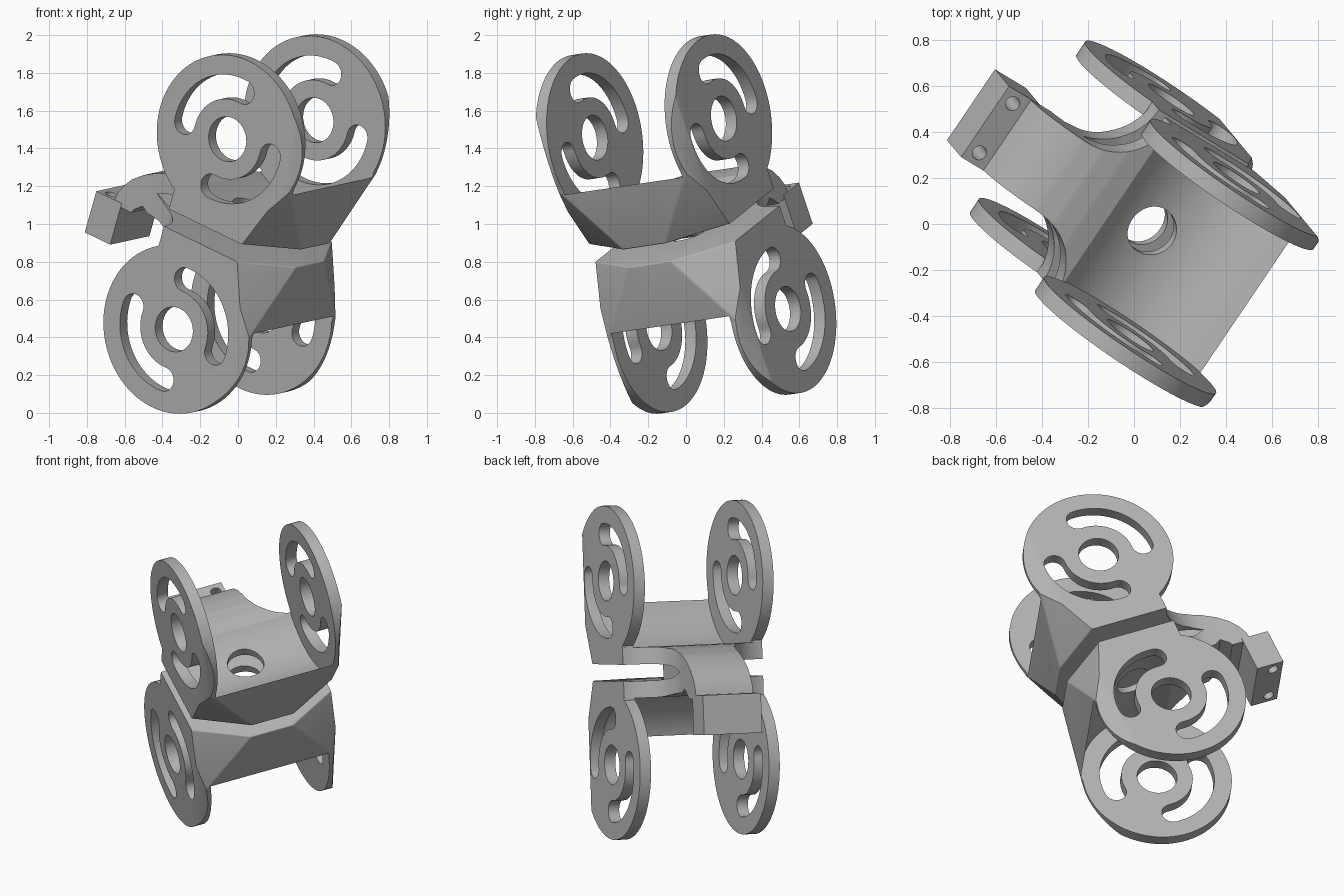
import bpy, bmesh, math
from mathutils import Matrix, Vector

if "Cube" in bpy.data.objects:
    bpy.data.objects.remove(bpy.data.objects["Cube"])

# Tilted local frame of the part: x = forward, y = wheel axis, z = up
n = Vector((0.556, 0.822, 0.121)).normalized()
w = Vector((0.263, -0.300, 0.917))
w = (w - w.dot(n) * n).normalized()
f = n.cross(w)
FRAME = Matrix.Translation((0.053, 0.0, 1.0)) @ Matrix((f, n, w)).transposed().to_4x4()

grey = bpy.data.materials.new("bracket grey")
grey.diffuse_color = (0.45, 0.45, 0.45, 1)
grey.use_nodes = True
grey.node_tree.nodes["Principled BSDF"].inputs["Base Color"].default_value = grey.diffuse_color


def arc(cx, cy, r, a0, a1, k=24):
    return [(cx + r * math.cos(math.radians(a0 + (a1 - a0) * i / k)),
             cy + r * math.sin(math.radians(a0 + (a1 - a0) * i / k))) for i in range(k + 1)]


def prism(name, pts, axis, lo, hi, cuts=(), soft=0):
    """Extrude a 2D outline along y (outline in x,z) or z (outline in x,y)."""
    bm = bmesh.new()
    put = (lambda p, h: (p[0], h, p[1])) if axis == 'Y' else (lambda p, h: (p[0], p[1], h))
    base = bm.faces.new([bm.verts.new(put(p, lo)) for p in pts])
    top = bmesh.ops.extrude_face_region(bm, geom=[base])
    d = Vector((0, hi - lo, 0) if axis == 'Y' else (0, 0, hi - lo))
    bmesh.ops.translate(bm, verts=[v for v in top['geom'] if isinstance(v, bmesh.types.BMVert)], vec=d)
    for co, no in cuts:
        res = bmesh.ops.bisect_plane(bm, geom=bm.verts[:] + bm.edges[:] + bm.faces[:],
                                     plane_co=co, plane_no=no, clear_outer=True, dist=1e-5)
        edges = [e for e in res['geom_cut'] if isinstance(e, bmesh.types.BMEdge)]
        if edges:
            bmesh.ops.contextual_create(bm, geom=edges)
    bmesh.ops.recalc_face_normals(bm, faces=bm.faces[:])
    if soft:
        # round the lower front edges and the creases beside the front face
        bm.normal_update()
        picked = []
        for e in bm.edges:
            if len(e.link_faces) != 2 or e.calc_length() < 0.05:
                continue
            low = min(v.co.z for v in e.verts) < 0.07
            nx = sorted(fc.normal.x for fc in e.link_faces)
            flat = any(fc.normal.z < -0.99 for fc in e.link_faces)
            if low and nx[1] > 0.5 and (flat or nx[0] > 0.5):
                picked.append(e)
        bmesh.ops.bevel(bm, geom=picked, offset=soft, segments=4, profile=0.5,
                        affect='EDGES', clamp_overlap=True)
    me = bpy.data.meshes.new(name)
    bm.to_mesh(me)
    bm.free()
    ob = bpy.data.objects.new(name, me)
    bpy.context.collection.objects.link(ob)
    me.materials.append(grey)
    return ob


def boolean(ob, tool, op='DIFFERENCE'):
    m = ob.modifiers.new("cut", 'BOOLEAN')
    m.object, m.operation, m.solver = tool, op, 'EXACT'
    bpy.context.view_layer.objects.active = ob
    bpy.ops.object.modifier_apply(modifier=m.name)
    bpy.data.objects.remove(tool)


# Upper bracket: two round cheeks on a trough floor, front corners sliced off
R, H, F = 0.45, 0.55, 0.435
side = [(F, 0.05)] + arc(0, H, R, -14.8, 239.3, 64) + [(-0.23, 0.05)]
cuts = []
for s in (-1, 1):
    cuts.append(((F, s * 0.14, 0.06), (1, s * 0.55, -0.41)))
    cuts.append(((F, s * 0.41, H), (0.5, s, 0)))
upper = prism("upper_bracket", side, 'Y', -0.45, 0.45, cuts, soft=0.05)
boolean(upper, prism("trough", arc(0, H, 0.46, 0, 357, 95), 'Y', -0.38, 0.38))
boolean(upper, prism("axle_hole", arc(0, H, 0.12, 0, 352.5, 47), 'Y', -0.6, 0.6))
boolean(upper, prism("floor_hole", arc(0, 0, 0.11, 0, 352.5, 47), 'Z', 0, 0.3))


def slot(a0, a1, r=0.28, hw=0.065):
    """Curved slot with round ends around the axle."""
    ends = []
    for a in (a1, a0):
        t = math.radians(a)
        ends.append((r * math.cos(t), H + r * math.sin(t)))
    return (arc(0, H, r + hw, a0, a1) + arc(*ends[0], hw, a1, a1 + 180, 12)[1:]
            + arc(0, H, r - hw, a1, a0)[1:] + arc(*ends[1], hw, a0 + 180, a0 + 360, 12)[1:-1])


for turn in (0, 180):
    boolean(upper, prism("slot", slot(86 + turn, 184 + turn), 'Y', -0.6, 0.6))

# Lower bracket: mirror image of the upper one
lower = upper.copy()
lower.data = upper.data.copy()
lower.name = "lower_bracket"
bpy.context.collection.objects.link(lower)
lower.data.transform(Matrix.Diagonal((1, 1, -1, 1)))
lower.data.flip_normals()

# Arm: curved neck that joins both brackets behind, narrowing to the clamp block
profile = [(-0.2, 0.135), (-0.23, 0.152), (-0.32, 0.15), (-0.42, 0.135), (-0.51, 0.105), (-0.59, 0.06),
           (-0.65, 0.01), (-0.69, -0.045), (-0.715, -0.1), (-0.72, -0.16), (-0.60, -0.16),
           (-0.59, -0.14), (-0.545, -0.1), (-0.50, -0.125), (-0.42, -0.13), (-0.32, -0.15),
           (-0.23, -0.152), (-0.2, -0.135)]
arm = prism("arm", profile, 'Y', -0.5, 0.5)
fillet = [(-0.5 + 0.27 * math.cos(t), 0.449 - 0.264 * math.sin(t))
          for t in [math.pi / 2 * i / 16 for i in range(17)]]
plan = [(-0.1, 0.449)] + fillet + [(-0.9, 0.185)]
plan += [(x, -y) for x, y in reversed(plan)]
boolean(arm, prism("arm_outline", plan, 'Z', -0.5, 0.5), 'INTERSECT')
# side gaps that keep the two bracket sheets apart up to the arm
for s in (-1, 1):
    gap = [(-0.48, 0.0), (-0.40, 0.035), (-0.3, 0.05), (-0.1, 0.05),
           (-0.1, -0.05), (-0.3, -0.05), (-0.40, -0.035)]
    boolean(arm, prism("gap", gap, 'Y', min(s * 0.18, s * 0.6), max(s * 0.18, s * 0.6)))

# Clamp block with two bolt holes
block = prism("clamp_block", [(-0.84, -0.375), (-0.67, -0.375), (-0.67, -0.137), (-0.84, -0.137)],
              'Y', -0.187, 0.187)
for y in (-0.13, 0.13):
    boolean(block, prism("bolt_hole", arc(-0.78, y, 0.032, 0, 345, 23), 'Z', -0.5, 0))

# Place everything in the tilted frame and shade
bpy.ops.object.select_all(action='DESELECT')
for ob in (upper, lower, arm, block):
    ob.data.transform(FRAME)
    ob.select_set(True)
bpy.context.view_layer.objects.active = upper
bpy.ops.object.shade_smooth_by_angle(angle=math.radians(30))
